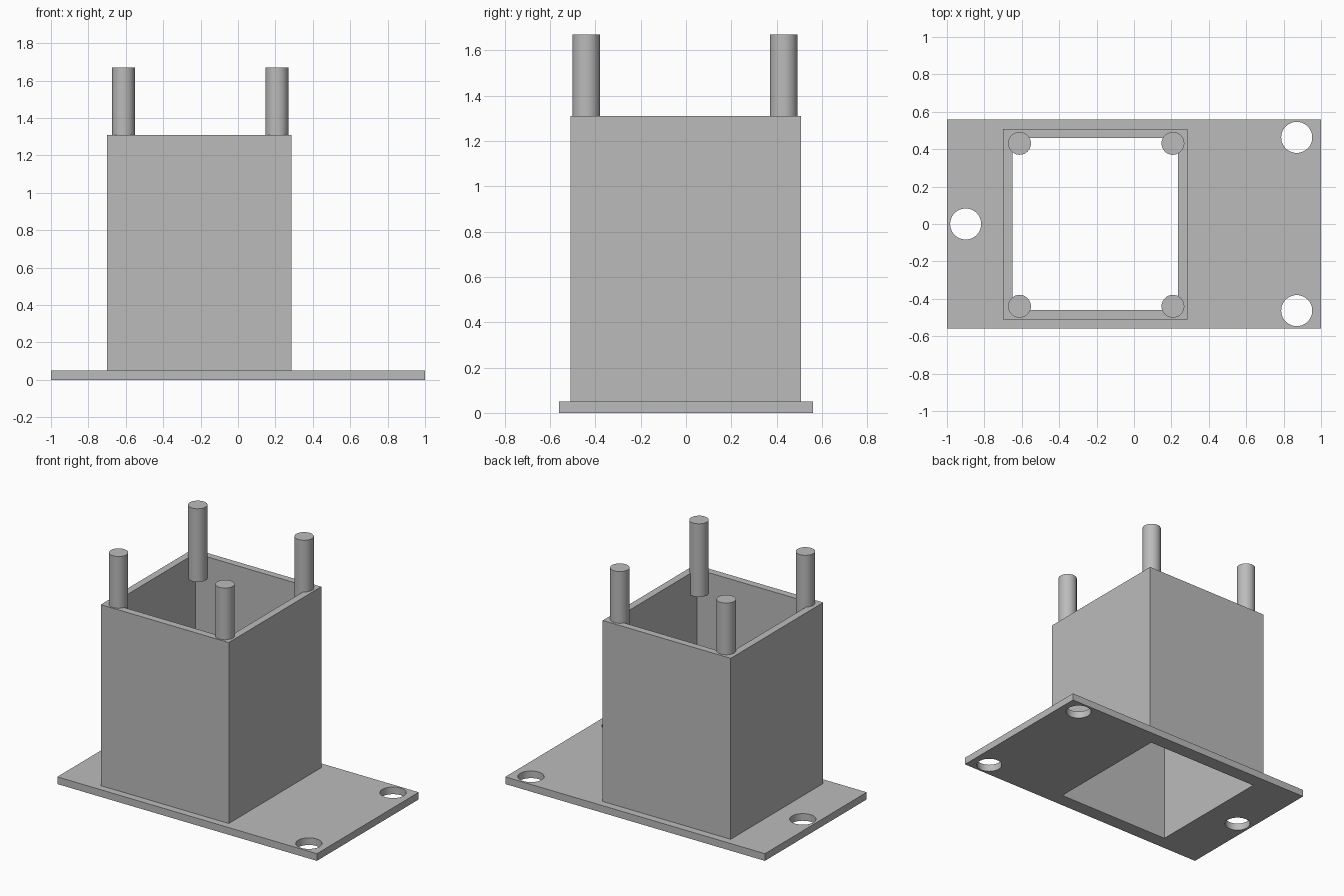
import bpy
from math import radians

cube = bpy.data.objects.get("Cube")
if cube:
    bpy.data.objects.remove(cube, do_unlink=True)

grey = bpy.data.materials.new("plain_grey")
grey.use_nodes = True
colour = (0.5, 0.5, 0.5, 1)
grey.diffuse_color = colour
grey.node_tree.nodes["Principled BSDF"].inputs["Base Color"].default_value = colour


def box(name, x, y, z):
    """Box spanning the given (low, high) ranges."""
    spans = (x, y, z)
    bpy.ops.mesh.primitive_cube_add(size=1, location=[sum(s) / 2 for s in spans])
    ob = bpy.context.object
    ob.name = name
    ob.scale = [s[1] - s[0] for s in spans]
    bpy.ops.object.transform_apply(location=False, rotation=False, scale=True)
    ob.data.materials.append(grey)
    return ob


def cylinder(name, x, y, radius, z):
    bpy.ops.mesh.primitive_cylinder_add(
        vertices=48, radius=radius, depth=z[1] - z[0], location=(x, y, sum(z) / 2))
    ob = bpy.context.object
    ob.name = name
    ob.data.materials.append(grey)
    return ob


def cut(target, cutter):
    mod = target.modifiers.new("cut", "BOOLEAN")
    mod.operation = "DIFFERENCE"
    mod.solver = "EXACT"
    mod.object = cutter
    bpy.context.view_layer.objects.active = target
    bpy.ops.object.modifier_apply(modifier=mod.name)


def smooth(ob):
    bpy.ops.object.select_all(action="DESELECT")
    ob.select_set(True)
    bpy.context.view_layer.objects.active = ob
    bpy.ops.object.shade_smooth_by_angle(angle=radians(30))


PLATE_TOP, TUBE_TOP = 0.05, 1.31

# Base plate and square tube, sharing one open shaft
plate = box("base_plate", (-1, 1), (-0.56, 0.56), (0, PLATE_TOP))
tube = box("square_tube", (-0.7, 0.286), (-0.51, 0.508), (PLATE_TOP, TUBE_TOP))
shaft = box("shaft_cutter", (-0.65, 0.236), (-0.46, 0.46), (-0.2, 2))
cut(plate, shaft)
cut(tube, shaft)
bpy.data.objects.remove(shaft, do_unlink=True)

# Three mounting holes
for x, y in ((-0.9, 0), (0.87, 0.463), (0.87, -0.463)):
    hole = cylinder("hole_cutter", x, y, 0.083, (-0.2, 0.3))
    cut(plate, hole)
    bpy.data.objects.remove(hole, do_unlink=True)
smooth(plate)

# Four corner pegs, reaching a little way down inside the tube
for side, x in (("right", -0.612), ("left", 0.208)):
    for end, y in (("front", -0.44), ("back", 0.431)):
        smooth(cylinder(f"{end}_{side}_peg", x, y, 0.061, (1.16, 1.67)))
